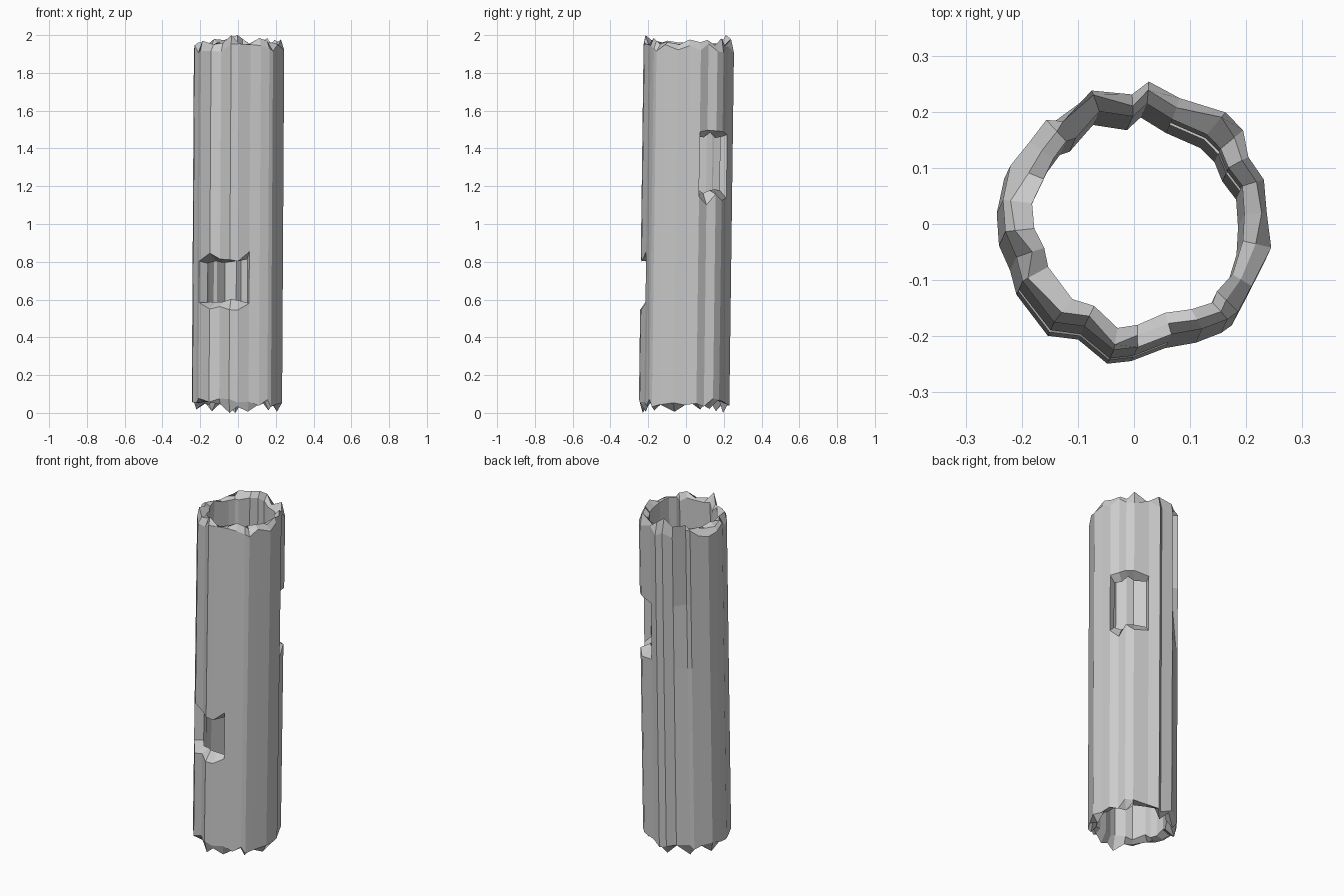
import bpy, bmesh, random
from mathutils import Vector

if "Cube" in bpy.data.objects:
    bpy.data.objects.remove(bpy.data.objects["Cube"])

random.seed(4)

# Irregular bark outline seen from above, counter-clockwise
OUTLINE = [
    (.237, .02), (.232, .08), (.204, .12), (.195, .168), (.164, .20), (.082, .225),
    (.027, .255), (-.003, .232), (-.075, .239), (-.135, .195), (-.156, .186),
    (-.198, .121), (-.232, .079), (-.245, .018), (-.241, -.039), (-.221, -.084),
    (-.21, -.127), (-.154, -.20), (-.10, -.207), (-.048, -.25), (-.005, -.245),
    (.055, -.222), (.11, -.212), (.155, -.195), (.186, -.155), (.21, -.11), (.245, -.041)]
N = len(OUTLINE)
LEAN = Vector((.006, .013))
LEVELS = [.055, .555, .83, 1.13, 1.50, 1.93]
HOLES = {1: range(16, 21), 3: range(1, 5)}      # level band -> missing columns
CRACK = 9                                       # recessed bark column


def has_wall(band, col):
    return col % N not in HOLES.get(band, ())


def position(col, z, depth):
    # depth 0 is the bark, 1 is the hollow inside
    p = Vector(OUTLINE[col])
    p += LEAN if p.x + p.y < 0 else -LEAN
    thick = .052 if p.x < -.1 else .04
    if p.length > .243:
        thick += .012
    p -= p.normalized() * thick * depth
    p += LEAN * (z - 1)
    return Vector((p.x, p.y, z))


def jag(amount):
    return random.uniform(-amount, amount)


bm = bmesh.new()
outer, inner = [], []
for level, z in enumerate(LEVELS):
    ring_o, ring_i = [], []
    for c in range(N):
        zo = zi = z
        if level in (0, 5):
            zo += jag(.025)
            zi += jag(.02) + (.02 if level == 0 else .015)
        else:
            band = 1 if level < 3 else 3
            upper = level in (2, 4)
            if c in HOLES[band] or c - 1 in HOLES[band]:
                zo += jag(.03)
                zi = z + (-.03 if upper else .04) + jag(.015)
        depth = .55 if c == CRACK and level >= 4 else 0
        ring_o.append(bm.verts.new(position(c, zo, depth)))
        ring_i.append(bm.verts.new(position(c, zi, 1)))
    outer.append(ring_o)
    inner.append(ring_i)

# Outer bark and inner hollow, with walls around the two openings
for b in range(len(LEVELS) - 1):
    for c in range(N):
        d = (c + 1) % N
        if not has_wall(b, c):
            for lv in (b, b + 1):
                bm.faces.new((outer[lv][c], outer[lv][d], inner[lv][d], inner[lv][c]))
            for side, nb in ((c, c - 1), (d, c + 1)):
                if has_wall(b, nb):
                    bm.faces.new((outer[b][side], outer[b + 1][side],
                                  inner[b + 1][side], inner[b][side]))
            continue
        for ring in (outer, inner):
            bm.faces.new((ring[b][c], ring[b][d], ring[b + 1][d], ring[b + 1][c]))

# Splintered ends: a jagged ridge between bark and hollow
for level, low, high, tip in ((0, .005, .065, 0), (5, 1.935, 1.985, 2)):
    ridge = []
    for c in range(N):
        z = random.uniform(low, high)
        if c in (7, 19):
            z = tip
        ridge.append(bm.verts.new(position(c, z, random.uniform(.2, .6))))
    for c in range(N):
        d = (c + 1) % N
        for ring in (outer[level], inner[level]):
            bm.faces.new((ring[c], ring[d], ridge[d], ridge[c]))

bmesh.ops.recalc_face_normals(bm, faces=bm.faces)
mesh = bpy.data.meshes.new("hollow_log")
bm.to_mesh(mesh)
bm.free()
log = bpy.data.objects.new("hollow_log", mesh)
bpy.context.collection.objects.link(log)
